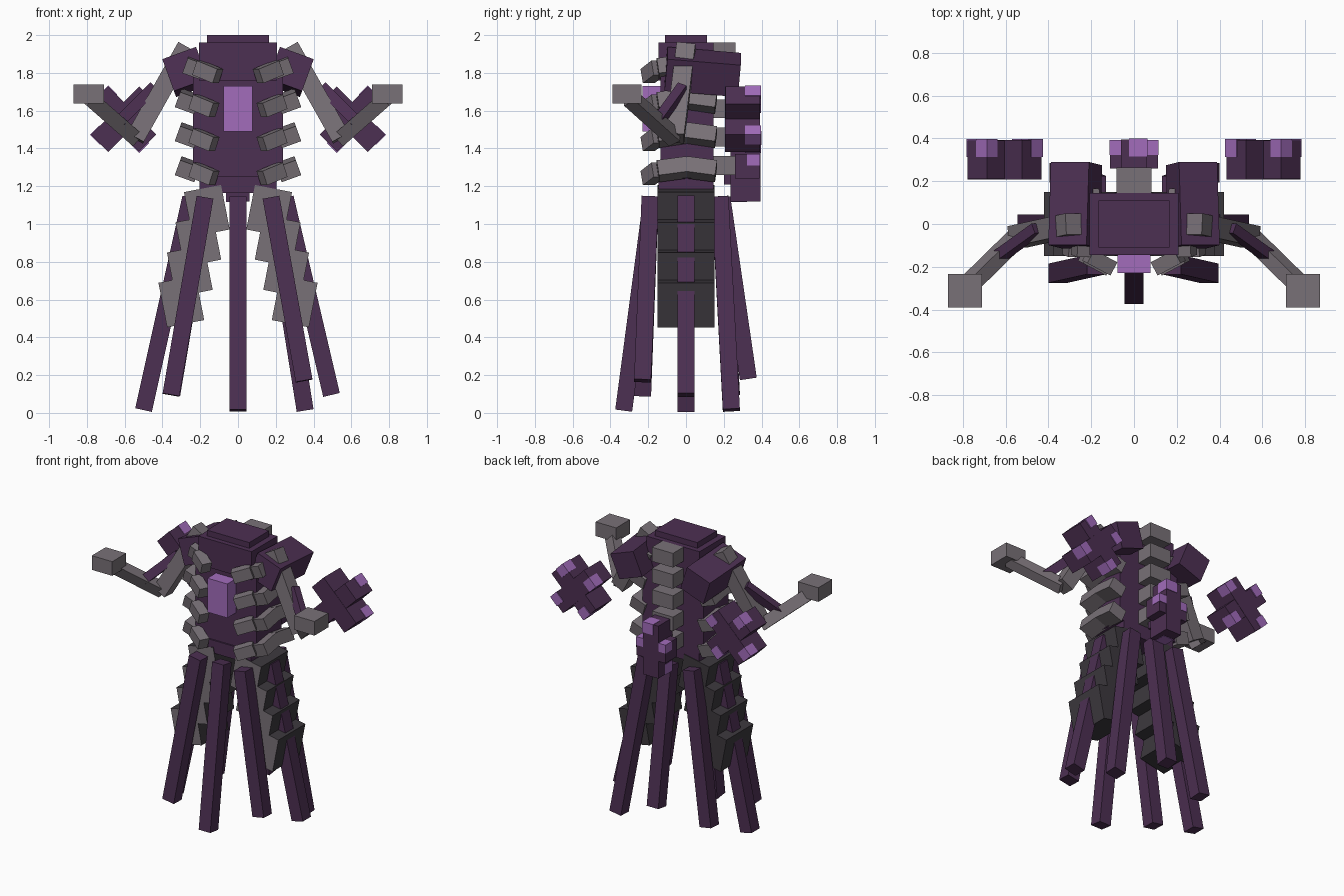
import bpy, bmesh
from math import radians, cos, sin
from mathutils import Matrix, Vector, Euler

if "Cube" in bpy.data.objects:
    bpy.data.objects.remove(bpy.data.objects["Cube"], do_unlink=True)


def material(name, rgb):
    m = bpy.data.materials.new(name)
    m.use_nodes = True
    m.diffuse_color = (*rgb, 1)
    m.node_tree.nodes["Principled BSDF"].inputs["Base Color"].default_value = (*rgb, 1)
    return m


PURPLE = material("dark purple", (0.073, 0.029, 0.085))
LILAC = material("light purple", (0.36, 0.15, 0.50))
GRAY = material("bone gray", (0.19, 0.165, 0.185))
CHARCOAL = material("charcoal", (0.046, 0.040, 0.048))


def make(name, size, matrix, mat, front=None):
    """Cuboid placed by a matrix; optionally a second colour on its front face."""
    bm = bmesh.new()
    bmesh.ops.create_cube(bm, size=1, matrix=Matrix.Diagonal((*size, 1)))
    mesh = bpy.data.meshes.new(name)
    mesh.materials.append(mat)
    if front:
        mesh.materials.append(front)
        bm.normal_update()
        for f in bm.faces:
            f.material_index = int(f.normal.y < -0.9)
    bm.to_mesh(mesh)
    bm.free()
    ob = bpy.data.objects.new(name, mesh)
    ob.matrix_world = matrix
    bpy.context.collection.objects.link(ob)
    return ob


def box(name, size, loc, mat, rot=(0, 0, 0), side=1, front=None):
    """Cuboid by centre and degrees; side=-1 mirrors it to the other half."""
    r = Euler((radians(rot[0]), radians(rot[1] * side), radians(rot[2] * side)))
    m = Matrix.Translation((loc[0] * side, loc[1], loc[2])) @ r.to_matrix().to_4x4()
    return make(name, size, m, mat, front)


def beam(name, a, b, width, depth, mat):
    """Square bar running from point a to point b."""
    a, b = Vector(a), Vector(b)
    z = (b - a).normalized()
    x = Vector((0, 1, 0)).cross(z).normalized()
    y = z.cross(x)
    m = Matrix((x, y, z)).transposed().to_4x4()
    return make(name, (width, depth, (b - a).length),
                Matrix.Translation((a + b) / 2) @ m, mat)


# Torso
box("top_plate", (0.33, 0.22, 0.05), (0, 0, 1.975), PURPLE)
box("upper_chest", (0.415, 0.29, 0.2), (0, 0, 1.86), PURPLE)
box("ribcage_core", (0.475, 0.28, 0.57), (0, 0.005, 1.525), PURPLE)
box("pelvis", (0.41, 0.29, 0.09), (0, 0, 1.21), PURPLE)
box("chest_crystal", (0.155, 0.1, 0.24), (0, -0.18, 1.61), LILAC)

# Spine
for i in range(5):
    box(f"vertebra_{i + 1}", (0.165, 0.13, 0.1), (0, 0.198, 1.91 - 0.15 * i), GRAY)

for side, word in ((1, "left"), (-1, "right")):
    # Ribs: a front tip and two side segments in each row
    for i in range(4):
        z = 1.82 - 0.18 * i
        x = -0.04 if i == 0 else 0
        box(f"{word}_rib_tip_{i + 1}", (0.13, 0.07, 0.08), (0.18 + x / 2, -0.175, z - 0.015),
            GRAY, (0, -20, 28), side)
        for y, pitch in ((-0.07, 8), (0.08, -8)):
            box(f"{word}_rib_side_{i + 1}", (0.11, 0.16, 0.085), (0.265 + x, y, z + 0.01),
                GRAY, (pitch, -20, 0), side)

    # Shoulder pad
    box(f"{word}_shoulder_pad", (0.19, 0.39, 0.18), (0.275, 0.088, 1.805),
        PURPLE, (-5, 20, 0), side)

    # Arm
    elbow = (0.545 * side, -0.06, 1.455)
    beam(f"{word}_upper_arm", (0.275 * side, 0, 1.935), elbow, 0.1, 0.1, GRAY)
    beam(f"{word}_forearm", elbow, (0.79 * side, -0.3, 1.67), 0.08, 0.07, GRAY)
    beam(f"{word}_arm_tendon", (0.45 * side, -0.02, 1.72), (0.63 * side, -0.15, 1.54),
         0.06, 0.05, PURPLE)
    box(f"{word}_hand", (0.16, 0.155, 0.1), (0.79, -0.312, 1.688), GRAY, side=side)

    # Overlapping leg plates
    for i in range(4):
        box(f"{word}_leg_plate_{i + 1}", (0.2, 0.3, 0.24),
            (0.165 + 0.045 * i, 0, 1.07 - 0.16 * i), CHARCOAL, (0, 11, 0), side, GRAY)

    # Floating cross behind the arm, with bright tips
    cx, cy, cz = 0.605, 0.3, 1.555
    for k, angle in enumerate((45, -45)):
        box(f"{word}_cross_bar_{k + 1}", (0.36, 0.185 - 0.004 * k, 0.13), (cx, cy, cz),
            PURPLE, (0, angle, 0), side)
    for k in range(4):
        a = radians(45 + 90 * k)
        along, across = 0.15, 0.031
        box(f"{word}_cross_tip_{k + 1}", (0.068, 0.085, 0.075),
            (cx + along * cos(a) + across * sin(a), cy + 0.055,
             cz - along * sin(a) + across * cos(a)), LILAC, (0, 45 + 90 * k, 0), side)

# Upright cross at the lower back
box("back_cross_upright", (0.12, 0.16, 0.37), (0, 0.315, 1.305), PURPLE)
box("back_cross_bar", (0.225, 0.13, 0.13), (0, 0.325, 1.305), PURPLE)
box("back_cross_mount", (0.1, 0.1, 0.14), (0, 0.25, 1.28), PURPLE)
for k, (x, z) in enumerate(((0.02, 1.455), (-0.02, 1.155))):
    box(f"back_cross_tip_{k + 1}", (0.085, 0.085, 0.075), (x, 0.28 + 0.077 * (1 - k), z), LILAC)
for x in (-0.08, 0.08):
    box("back_cross_side_tip", (0.07, 0.07, 0.06), (x, 0.358, 1.34), LILAC)

# Ring of eight hanging tentacles: top x, top y, foot x, foot y, foot z
tentacles = {
    "front": (0, -0.18, 0, -0.33, 0.012),
    "front_left": (0.175, -0.19, 0.35, -0.23, 0.17),
    "front_right": (-0.175, -0.19, -0.355, -0.23, 0.095),
    "left": (0.25, 0, 0.495, 0, 0.095),
    "right": (-0.25, 0, -0.5, 0, 0.015),
    "back_left": (0.175, 0.18, 0.355, 0.24, 0.015),
    "back_right": (-0.175, 0.18, -0.35, 0.24, 0.1),
    "back": (0, 0.19, 0, 0.33, 0.18),
}
for word, (tx, ty, fx, fy, fz) in tentacles.items():
    beam(f"{word}_tentacle", (tx, ty, 1.14), (fx, fy, fz), 0.09, 0.09, PURPLE)
